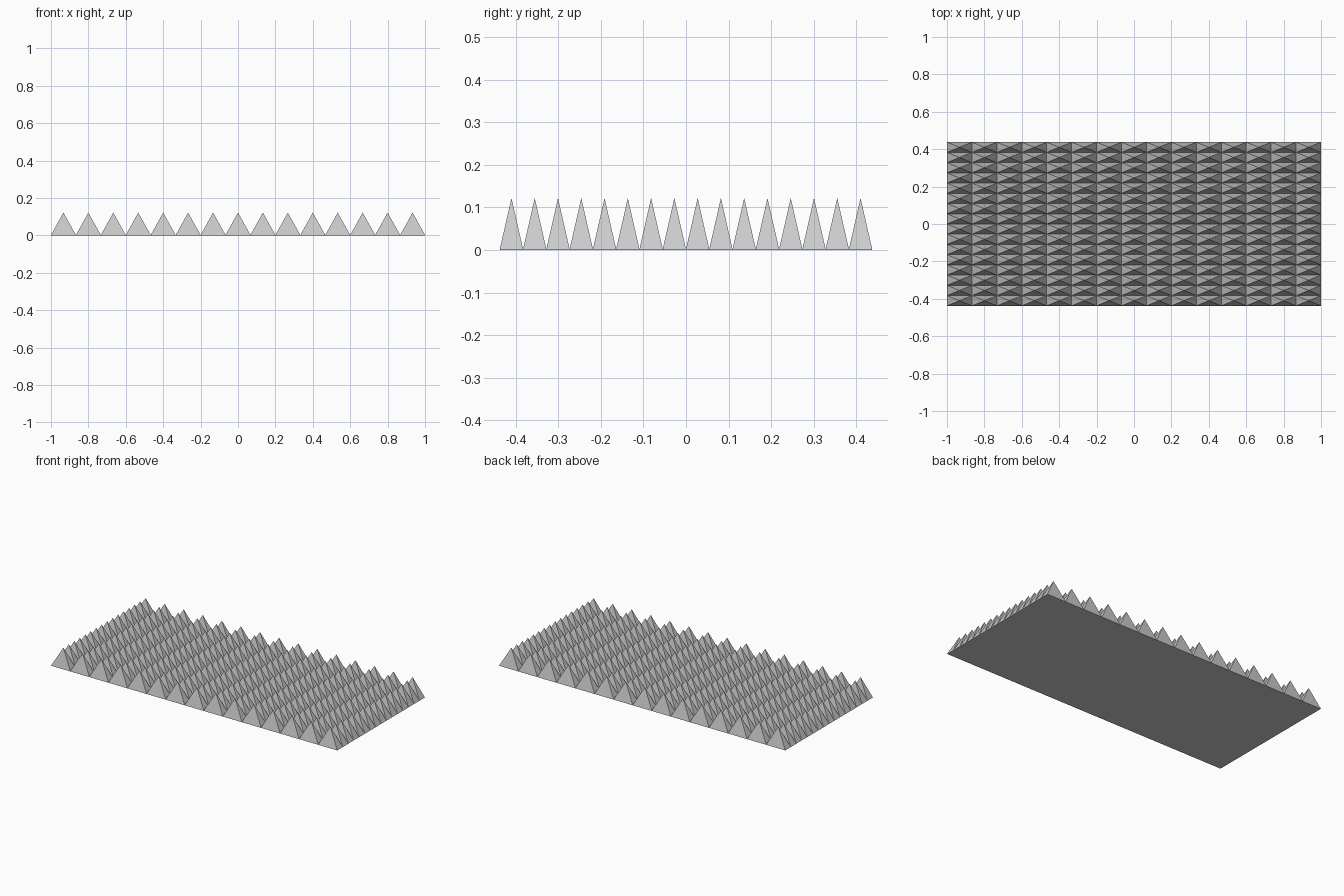
import bpy, bmesh

if "Cube" in bpy.data.objects:
    bpy.data.objects.remove(bpy.data.objects["Cube"])

NX, NY = 15, 16            # spikes along each side
W, D = 2.0, 0.875          # overall footprint
BASE, TOP = 0.002, 0.122   # thin backing height, spike tip height
SX, SY = W / NX, D / NY

bm = bmesh.new()

# Shared grid of valley points
grid = [[bm.verts.new((-W / 2 + i * SX, -D / 2 + j * SY, BASE))
         for j in range(NY + 1)] for i in range(NX + 1)]

# One four-sided spike on each grid cell
for i in range(NX):
    for j in range(NY):
        tip = bm.verts.new((-W / 2 + (i + 0.5) * SX, -D / 2 + (j + 0.5) * SY, TOP))
        ring = [grid[i][j], grid[i + 1][j], grid[i + 1][j + 1], grid[i][j + 1]]
        for k in range(4):
            bm.faces.new((ring[k], ring[(k + 1) % 4], tip))

# Thin backing: side walls follow the rim, flat underside
rim = ([grid[i][0] for i in range(NX)] + [grid[NX][j] for j in range(NY)]
       + [grid[i][NY] for i in range(NX, 0, -1)] + [grid[0][j] for j in range(NY, 0, -1)])
low = [bm.verts.new((v.co.x, v.co.y, 0)) for v in rim]
for k in range(len(rim)):
    n = (k + 1) % len(rim)
    bm.faces.new((low[k], low[n], rim[n], rim[k]))
bm.faces.new(low[::-1])

bmesh.ops.recalc_face_normals(bm, faces=bm.faces)
mesh = bpy.data.meshes.new("spiked_foam_panel")
bm.to_mesh(mesh)
bm.free()
bpy.context.collection.objects.link(bpy.data.objects.new("spiked_foam_panel", mesh))
